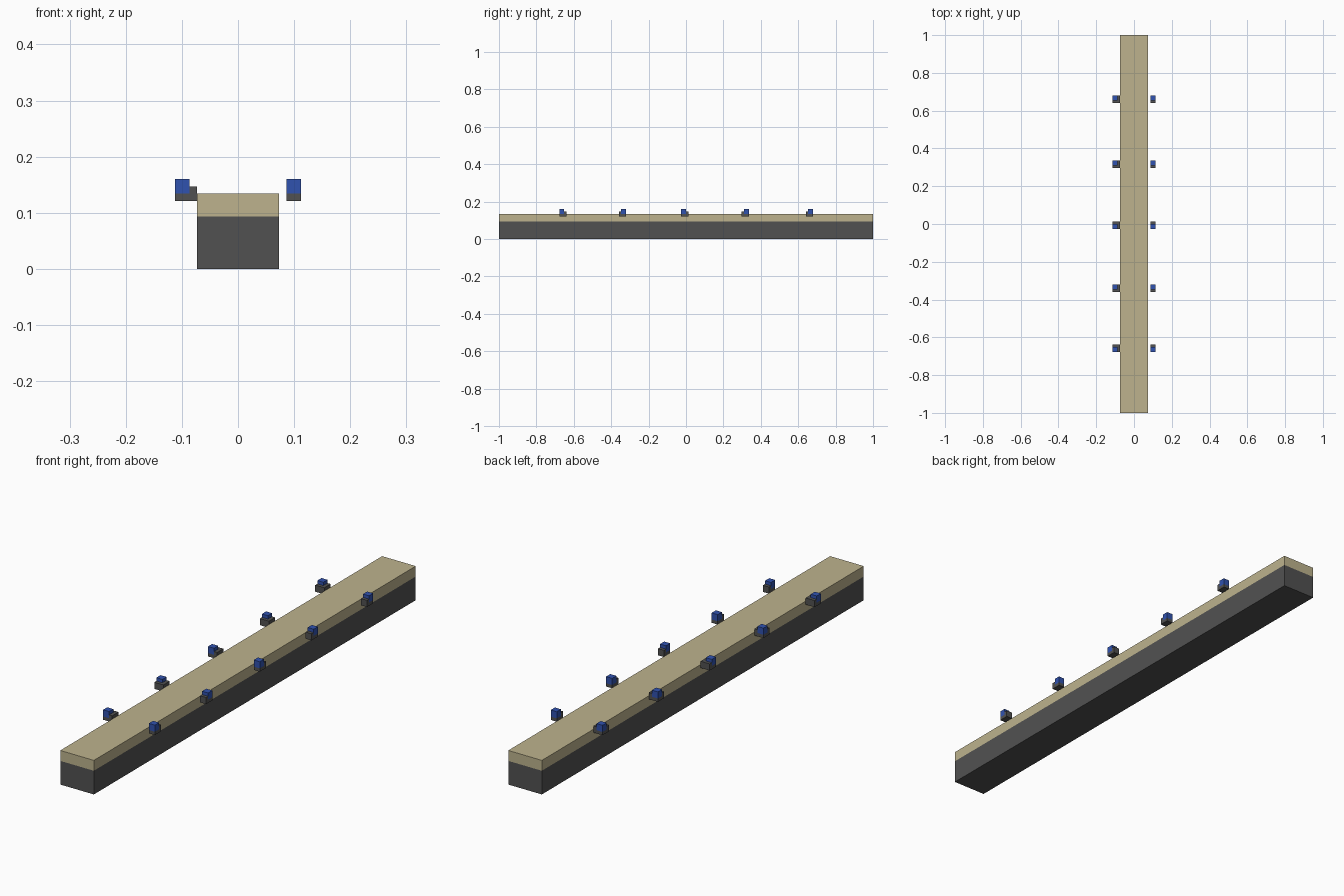
import bpy
import bmesh
from mathutils import Matrix, Vector

cube = bpy.data.objects.get("Cube")
if cube:
    bpy.data.objects.remove(cube, do_unlink=True)


def make_material(name, rgb):
    mat = bpy.data.materials.new(name)
    mat.use_nodes = True
    mat.diffuse_color = (*rgb, 1)
    mat.node_tree.nodes["Principled BSDF"].inputs["Base Color"].default_value = (*rgb, 1)
    return mat


SAND = make_material("sand", (0.51, 0.45, 0.27))
CHARCOAL = make_material("charcoal", (0.083, 0.083, 0.083))
BLUE = make_material("blue", (0.03, 0.085, 0.43))


def box(name, low, high, mat):
    """Box between two opposite corners."""
    low, high = Vector(low), Vector(high)
    bm = bmesh.new()
    bmesh.ops.create_cube(bm, size=1, matrix=Matrix.Translation((low + high) / 2)
                          @ Matrix.Diagonal((*(high - low), 1)))
    mesh = bpy.data.meshes.new(name)
    bm.to_mesh(mesh)
    bm.free()
    mesh.materials.append(mat)
    obj = bpy.data.objects.new(name, mesh)
    bpy.context.collection.objects.link(obj)
    return obj


# Long beam: dark lower body with a sand coloured top layer
HALF, SPLIT, TOP = 0.073, 0.093, 0.134
box("lower_body", (-HALF, -1, 0), (HALF, 1, SPLIT), CHARCOAL)
box("top_layer", (-HALF, -1, SPLIT), (HALF, 1, TOP), SAND)

# Side blocks: a blue cube on a dark ledge that sticks out along y
UNIT = 0.013
OUTER, BOTTOM = 0.1125, 0.121


def side_block(name, side, y, ledge_dir):
    inner = HALF if side < 0 else OUTER - 2 * UNIT
    x_ledge = sorted((side * OUTER, side * inner))
    x_cube = sorted((side * OUTER, side * (OUTER - 2 * UNIT)))
    y_end = y - ledge_dir * 1.5 * UNIT
    y_cube = sorted((y_end, y_end + ledge_dir * 2 * UNIT))
    y_step = sorted((y_end + ledge_dir * 2 * UNIT, y_end + ledge_dir * 3 * UNIT))
    mid, step, top = BOTTOM + UNIT, BOTTOM + 2 * UNIT, BOTTOM + 3 * UNIT

    box(name + "_base", (x_ledge[0], y_cube[0], BOTTOM), (x_ledge[1], y_cube[1], mid), CHARCOAL)
    box(name + "_step", (x_ledge[0], y_step[0], BOTTOM), (x_ledge[1], y_step[1], step), CHARCOAL)
    box(name + "_cube", (x_cube[0], y_cube[0], mid), (x_cube[1], y_cube[1], top), BLUE)
    if side < 0:
        # Extra dark shoulder filling the gap to the beam
        box(name + "_shoulder", (x_cube[1], y_cube[0], mid), (-HALF, y_cube[1], step), CHARCOAL)


ROWS = [(-0.658, 1), (-0.34, -1), (-0.006, 1), (0.316, -1), (0.66, -1)]
for i, (y, ledge_dir) in enumerate(ROWS, 1):
    for side, label in ((1, "left"), (-1, "right")):
        side_block(f"{label}_block_{i}", side, y, ledge_dir)
